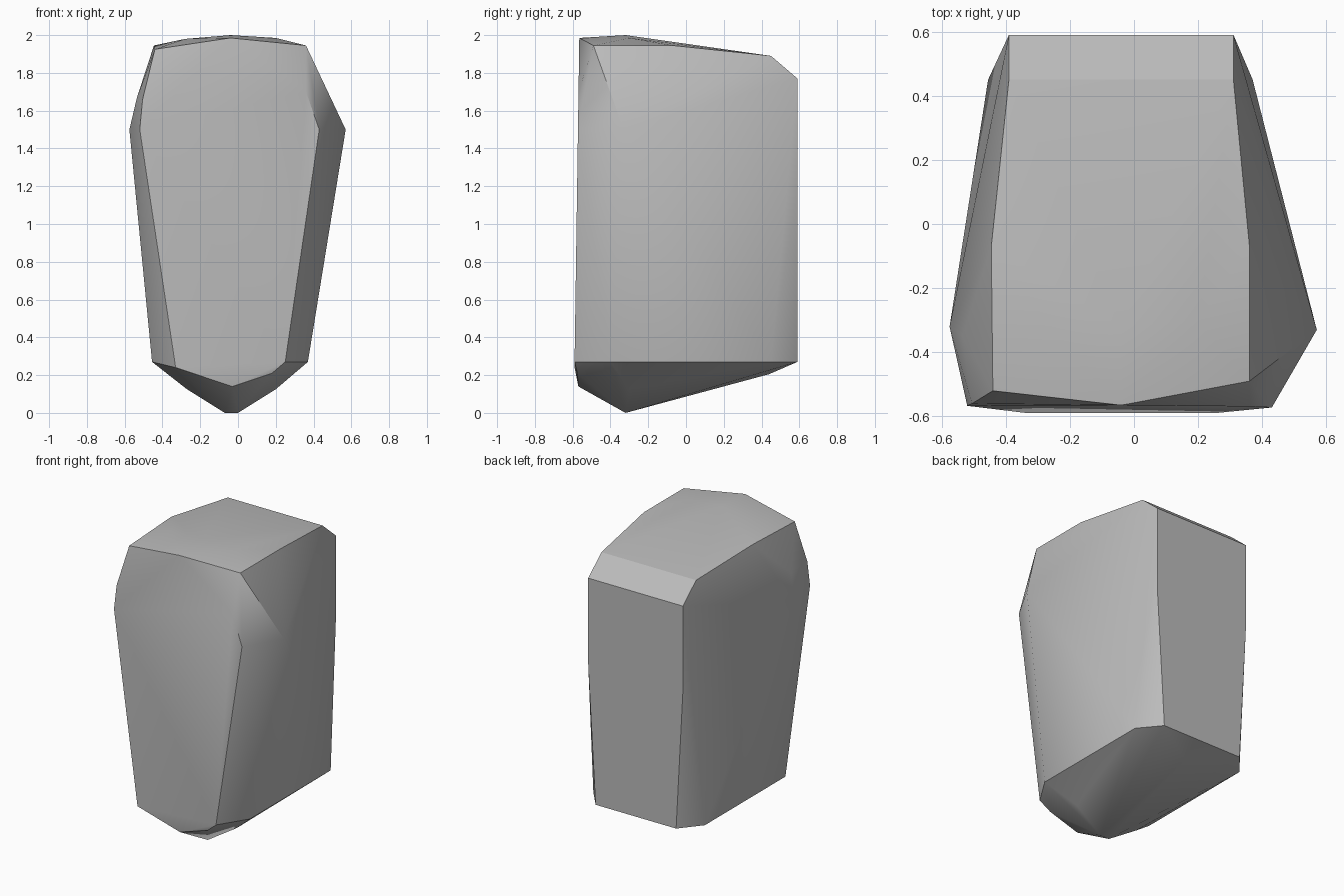
import bpy, bmesh, math

cube = bpy.data.objects.get("Cube")
if cube:
    bpy.data.objects.remove(cube, do_unlink=True)

stone = bpy.data.materials.new("stone_grey")
stone.use_nodes = True
grey = (0.5, 0.5, 0.5, 1)
stone.diffuse_color = grey
stone.node_tree.nodes["Principled BSDF"].inputs["Base Color"].default_value = grey

# Corner points of the chipped boulder, grouped by region
crown = [(-.04, -.32, 2), (-.28, -.3, 1.98), (.2, -.3, 1.985), (-.04, -.565, 1.985),
         (-.44, -.52, 1.925), (.36, -.49, 1.945), (-.445, -.07, 1.945), (.36, -.07, 1.945),
         (-.39, .45, 1.89), (.31, .45, 1.89)]
back = [(-.39, .59, 1.77), (.31, .59, 1.77), (-.39, .59, 1.2), (.31, .59, 1.2),
        (-.34, .59, .27), (.255, .59, .27)]
sides = [(-.575, -.32, 1.5), (.57, -.33, 1.5), (-.535, -.35, 1.67),
         (-.455, .45, .27), (.37, .45, .27), (-.455, -.4, .27), (.37, -.4, .27)]
front = [(-.52, -.567, 1.5), (.43, -.572, 1.5), (-.505, -.56, 1.66), (.36, -.569, 1.7),
         (-.33, -.59, .24), (.25, -.59, .27)]
base = [(-.07, -.32, 0), (0, -.32, 0), (-.27, -.3, .125), (.2, -.3, .125),
        (-.04, .44, .205), (-.03, -.57, .14), (.18, -.575, .21)]

# Wrap the points in a closed hull
bm = bmesh.new()
for p in crown + back + sides + front + base:
    bm.verts.new(p)
result = bmesh.ops.convex_hull(bm, input=bm.verts[:])
spare = {v for v in result["geom_interior"] + result["geom_unused"]
         if isinstance(v, bmesh.types.BMVert) and not v.link_faces}
bmesh.ops.delete(bm, geom=list(spare), context='VERTS')
bmesh.ops.dissolve_limit(bm, angle_limit=math.radians(1), verts=bm.verts[:], edges=bm.edges[:])
bmesh.ops.recalc_face_normals(bm, faces=bm.faces[:])

mesh = bpy.data.meshes.new("boulder")
bm.to_mesh(mesh)
bm.free()
mesh.materials.append(stone)
boulder = bpy.data.objects.new("boulder", mesh)
bpy.context.collection.objects.link(boulder)

# Soft shading within each facet, crisp main edges
bpy.context.view_layer.objects.active = boulder
boulder.select_set(True)
bpy.ops.object.shade_smooth_by_angle(angle=math.radians(30))
